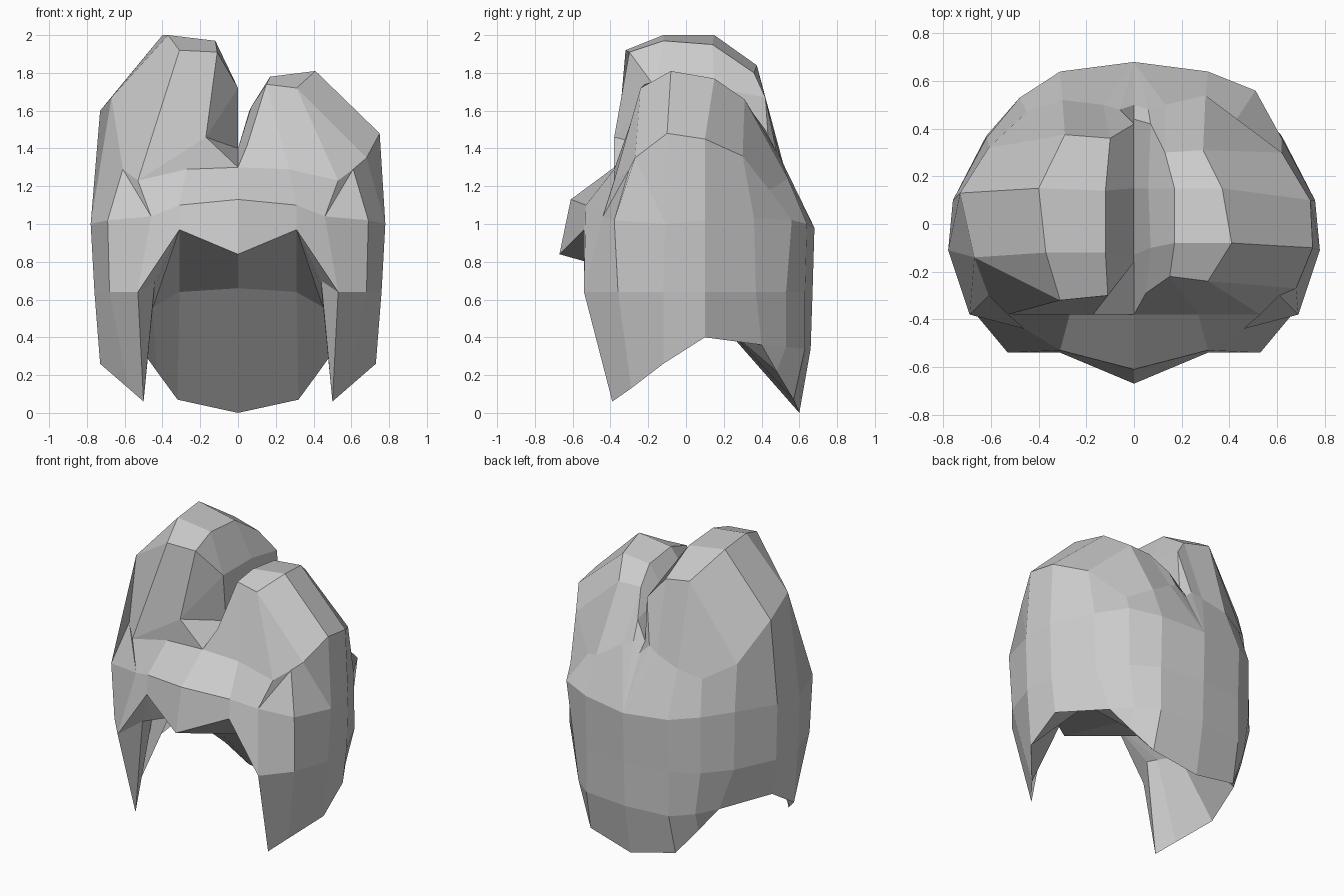
import bpy, bmesh

bm = bmesh.new()
cache = {}


def vert(p):
    """One shared vertex per position, so strips weld together."""
    key = tuple(round(c, 3) for c in p)
    if key not in cache:
        cache[key] = bm.verts.new(key)
    return cache[key]


def face(points, side):
    vs = []
    for x, y, z in points:
        v = vert((x * side + 0.0, y, z))
        if v not in vs:
            vs.append(v)
    if len(vs) > 2 and not bm.faces.get(vs):
        bm.faces.new(vs)


def loft(rows, side):
    for a, b in zip(rows, rows[1:]):
        for i in range(len(a) - 1):
            face((a[i], a[i + 1], b[i + 1], b[i]), side)


# points shared by several parts
temple = (.69, -.38, 1.02)
ear = (.78, -.11, 1.0)
ear_back = (.76, .10, 1.02)
side_back = (.62, .36, 1.03)
nape_right, nape_left = (.51, .56, 1.02), (.48, .53, 1.02)
nape = (.31, .64, 1.0)
nape_mid = (0, .68, .98)
brow, brow_mid = (.31, -.54, .97), (0, -.67, .84)
forelock = (.53, -.54, .64)
v1, v2, v3, v4 = (0, -.38, 1.30), (0, -.13, 1.40), (0, .15, 1.40), (0, .44, 1.38)

# fringe sections, same on both halves
front = [
    [(.68, -.36, .64), forelock, forelock, brow, brow_mid, brow_mid],
    [temple] + [(.46, -.44, 1.04)] * 2 + [(.31, -.53, 1.10)] + [(0, -.61, 1.13)] * 2,
    [temple, (.61, -.30, 1.29), (.53, -.38, 1.23), (.27, -.38, 1.29), v1, v1],
]

# low lobe (right): outer base, shoulder, crown, crown, inner edge, parting
low_lobe = [
    [ear, (.68, -.27, 1.35), (.31, -.24, 1.72), (.15, -.22, 1.74), (.05, -.29, 1.42), v1],
    [ear, (.75, -.10, 1.48), (.41, -.08, 1.81), (.17, -.08, 1.78), (.07, -.10, 1.62), v2],
    [ear_back, (.74, .10, 1.45), (.37, .15, 1.77), (.17, .15, 1.75), (.06, .15, 1.60), v3],
    [side_back, (.62, .30, 1.36), (.29, .31, 1.66), (.13, .30, 1.66), (.07, .42, 1.50), v4],
    [nape_right, (.43, .44, 1.18), (.30, .54, 1.24), (.13, .50, 1.35), (.06, .48, 1.38), (0, .50, 1.32)],
]
# tall lobe (left)
tall_lobe = [
    [temple, (.61, -.30, 1.29), (.53, -.38, 1.23), (.17, -.38, 1.46), (.17, -.38, 1.46), v2],
    [ear, (.67, -.14, 1.67), (.31, -.32, 1.92), (.11, -.30, 1.91), (0, -.16, 1.72), v2],
    [ear, (.67, -.14, 1.67), (.37, -.12, 2.0), (.12, -.12, 1.97), (0, -.16, 1.72), v2],
    [ear_back, (.73, .13, 1.60), (.40, .15, 2.0), (.12, .14, 1.95), (0, .15, 1.72), v3],
    [side_back, (.61, .32, 1.34), (.29, .375, 1.84), (.10, .36, 1.80), (0, .42, 1.67), v4],
    [nape_left, (.45, .47, 1.25), (.30, .52, 1.30), (.13, .50, 1.35), (.06, .48, 1.38), (0, .50, 1.32)],
]

# lower shell rows, front lock round to the back centre
middle = [forelock, (.68, -.36, .64), (.76, -.12, .64), (.75, .10, .64),
          (.62, .37, .64), (.48, .53, .64), (.31, .63, .64), (0, .67, .64)]
lower = [(.50, -.39, .06), (.58, -.29, .13), (.73, -.12, .26), (.72, .10, .40),
         (.53, .40, .36), (.44, .53, .35), (.31, .63, .34), (0, .66, .34)]
hem = lower[:5] + [(.43, .48, .22), (.32, .57, .07), (0, .60, 0)]
# inside edge: upright cheeks and a back wall leaning towards the middle
inner = [(.44, -.40, .70), (.44, -.30, .67), (.45, -.10, .61), (.45, .08, .56),
         (.45, .08, .56), (.45, .08, .56), (.31, .04, .64), (0, .02, .66)]

for side, lobe, nape_side in ((1, low_lobe, nape_right), (-1, tall_lobe, nape_left)):
    closing = [nape_side, nape_side, nape] + [nape_mid] * 3
    upper = [temple, ear, ear_back, side_back, nape_side, nape, nape_mid]
    loft(front + lobe + [closing], side)
    loft([upper, middle[1:]], side)
    loft([middle, lower, hem, inner], side)
    # inside face of the lock and underside of the crown
    face((middle[0], inner[0], hem[0]), side)
    face((brow, middle[0], inner[0]), side)
    for a, b in zip(inner[:6], inner[1:7]):
        face((brow, a, b), side)
    face((brow_mid, brow, inner[6], inner[7]), side)

bmesh.ops.recalc_face_normals(bm, faces=bm.faces[:])
mesh = bpy.data.meshes.new("hair_helmet")
bm.to_mesh(mesh)
bm.free()
bpy.context.collection.objects.link(bpy.data.objects.new("hair_helmet", mesh))
